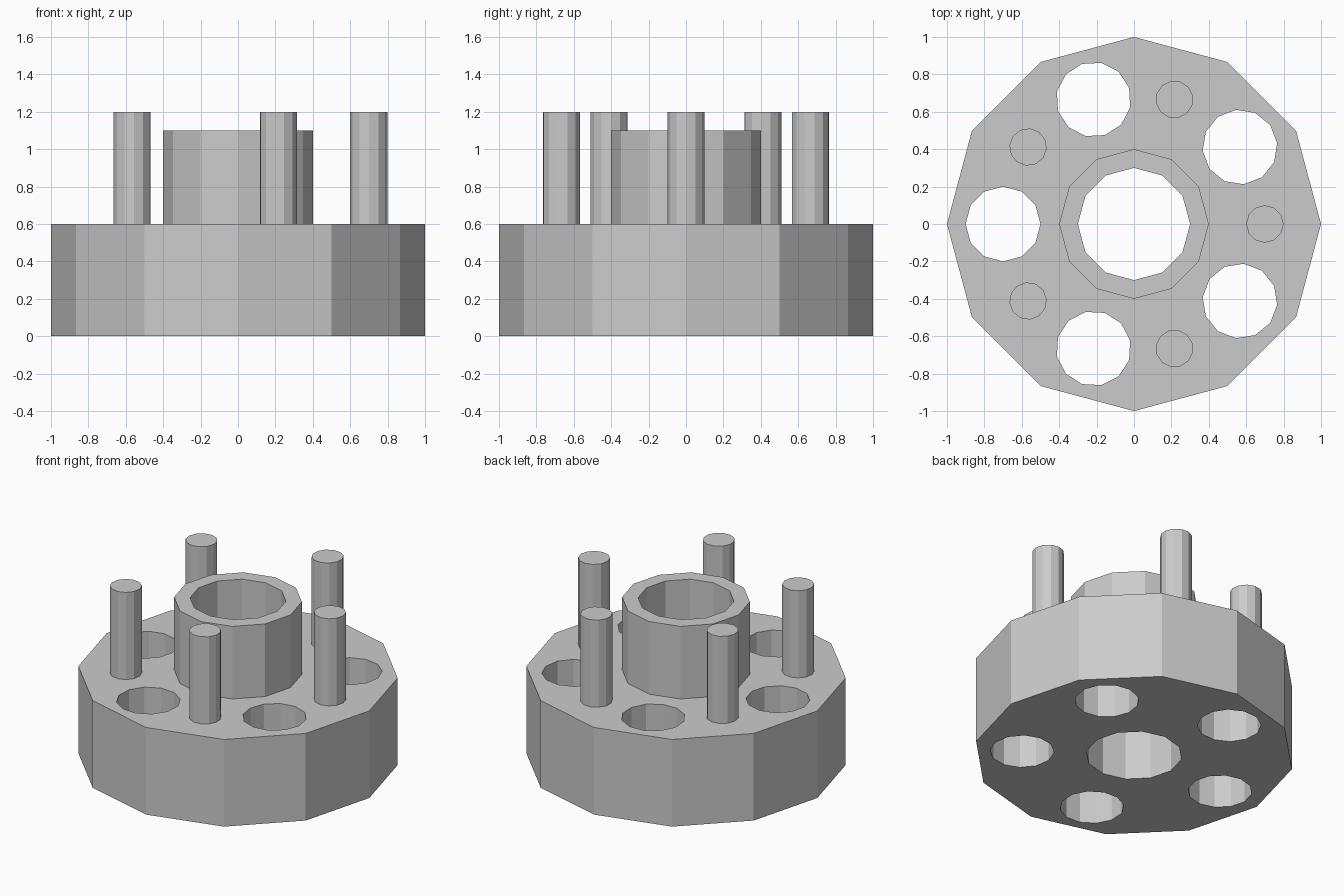
import bpy, bmesh
from math import cos, sin, pi, radians
from mathutils import Vector

if "Cube" in bpy.data.objects:
    bpy.data.objects.remove(bpy.data.objects["Cube"], do_unlink=True)

grey = bpy.data.materials.new("plain_grey")
grey.use_nodes = True
colour = (0.6, 0.6, 0.6, 1)
grey.diffuse_color = colour
grey.node_tree.nodes["Principled BSDF"].inputs["Base Color"].default_value = colour

SIDES = 12
PITCH = 0.7      # distance of pins and holes from the axis


def ring(radius, angle=0.0, offset=0.0):
    """Regular outline, pushed out from the axis and turned with its angle."""
    a = radians(angle)
    pts = [a + 2 * pi * i / SIDES for i in range(SIDES)]
    return [(offset * cos(a) + radius * cos(t), offset * sin(a) + radius * sin(t)) for t in pts]


def prism(name, outlines, z0, z1):
    """Extrude an outer outline, with any further outlines cut through as holes."""
    bm = bmesh.new()
    edges = []
    for pts in outlines:
        vs = [bm.verts.new((x, y, z0)) for x, y in pts]
        edges += [bm.edges.new((vs[i - 1], vs[i])) for i in range(len(vs))]
    if len(outlines) == 1:
        bm.faces.new(vs)
    else:
        bmesh.ops.triangle_fill(bm, edges=edges, use_beauty=True, normal=Vector((0, 0, 1)))
    out = bmesh.ops.extrude_face_region(bm, geom=bm.faces[:], use_keep_orig=True)
    top = [g for g in out["geom"] if isinstance(g, bmesh.types.BMVert)]
    bmesh.ops.translate(bm, verts=top, vec=(0, 0, z1 - z0))
    bmesh.ops.recalc_face_normals(bm, faces=bm.faces[:])
    mesh = bpy.data.meshes.new(name)
    bm.to_mesh(mesh)
    bm.free()
    mesh.materials.append(grey)
    obj = bpy.data.objects.new(name, mesh)
    bpy.context.collection.objects.link(obj)
    return obj


# Thick disc with a central bore and five round through holes
holes = [ring(0.2, 36 + 72 * i, PITCH) for i in range(5)]
prism("base_disc", [ring(1.0), ring(0.3)] + holes, 0, 0.6)

# Raised collar around the bore
prism("hub_collar", [ring(0.4), ring(0.3)], 0.6, 1.1)

# Five upright pins between the holes
for i in range(5):
    prism(f"pin_{i + 1}", [ring(0.1, 72 * i, PITCH)], 0.6, 1.2)
